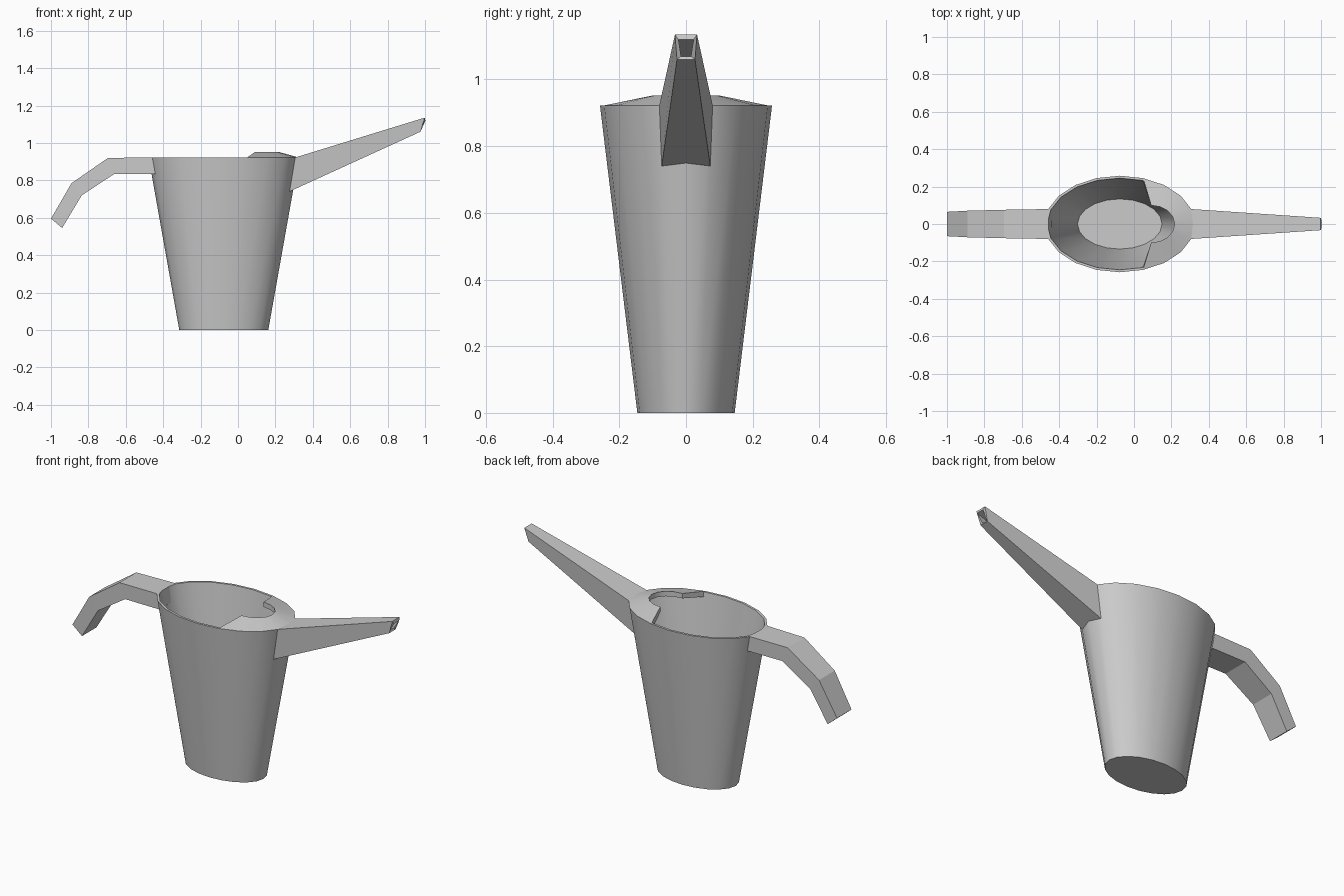
import bpy, bmesh
from math import sin, cos, radians

if "Cube" in bpy.data.objects:
    bpy.data.objects.remove(bpy.data.objects["Cube"])

SIDES = 20


def make(name, rings, closed=True, cap_start=False, cap_end=False, solid=0, smooth=None):
    """Loft rings of points into one mesh object."""
    bm = bmesh.new()
    loops = [[bm.verts.new(p) for p in r] for r in rings]
    n = len(loops[0])
    for a, b in zip(loops, loops[1:]):
        for i in range(n if closed else n - 1):
            j = (i + 1) % n
            bm.faces.new((a[i], a[j], b[j], b[i]))
    if cap_start:
        bm.faces.new(loops[0])
    if cap_end:
        bm.faces.new(loops[-1])
    bmesh.ops.recalc_face_normals(bm, faces=bm.faces[:])
    me = bpy.data.meshes.new(name)
    bm.to_mesh(me)
    bm.free()
    if smooth:
        me.shade_smooth()
        me.set_sharp_from_angle(angle=radians(smooth))
    ob = bpy.data.objects.new(name, me)
    bpy.context.collection.objects.link(ob)
    if solid:
        m = ob.modifiers.new("thickness", 'SOLIDIFY')
        m.thickness = solid
        m.offset = -1
        m.use_even_offset = True
    return ob


def oval(rx, ry, z, cx=-0.076):
    return [(cx + rx * cos(radians(360 * i / SIDES)),
             ry * sin(radians(360 * i / SIDES)), z) for i in range(SIDES)]


def section(top, bottom, wt, wb):
    """Four-sided cross-section from side-profile points and half widths."""
    return [(top[0], -wt, top[1]), (top[0], wt, top[1]),
            (bottom[0], wb, bottom[1]), (bottom[0], -wb, bottom[1])]


# tapered oval container: outside, rim, inside, floor
make("container", [oval(0.238, 0.146, 0), oval(0.402, 0.258, 0.922),
                   oval(0.388, 0.245, 0.922), oval(0.226, 0.134, 0.012)],
     cap_start=True, cap_end=True, smooth=35)

# raised splash guard over the spout side of the opening
outer, inner = [], []
for k in range(-4, 5):
    a = radians(18 * k)
    outer.append((-0.076 + 0.402 * cos(a), 0.258 * sin(a), 0.922))
    b = radians(22.5 * k)
    inner.append((0.092 + 0.125 * cos(b), 0.1 * sin(b), 0.952))
guard = make("splash_guard", [outer, inner], closed=False, smooth=35)
# thickness hangs straight down from the lip
bm = bmesh.new()
bm.from_mesh(guard.data)
if sum(f.normal.z for f in bm.faces) < 0:
    bmesh.ops.reverse_faces(bm, faces=bm.faces[:])
new = bmesh.ops.extrude_face_region(bm, geom=bm.faces[:], use_keep_orig=True)["geom"]
for v in (g for g in new if isinstance(g, bmesh.types.BMVert)):
    v.co.z -= 0.028
    if v.co.z < 0.91:
        v.co.x = -0.076 + (v.co.x + 0.076) * 0.97
        v.co.y *= 0.97
bmesh.ops.recalc_face_normals(bm, faces=bm.faces[:])
bm.to_mesh(guard.data)
bm.free()
guard.data.set_sharp_from_angle(angle=radians(35))

# hollow tapering spout
make("spout", [section((0.305, 0.922), (0.275, 0.74), 0.08, 0.073),
               section((0.998, 1.135), (0.976, 1.06), 0.033, 0.027)], solid=0.011)

# bent handle
make("handle", [section((-0.456, 0.922), (-0.442, 0.835), 0.08, 0.078),
                section((-0.695, 0.92), (-0.66, 0.835), 0.076, 0.076),
                section((-0.89, 0.785), (-0.835, 0.72), 0.071, 0.071),
                section((-1.0, 0.595), (-0.94, 0.545), 0.065, 0.065)],
     cap_start=True, cap_end=True)
